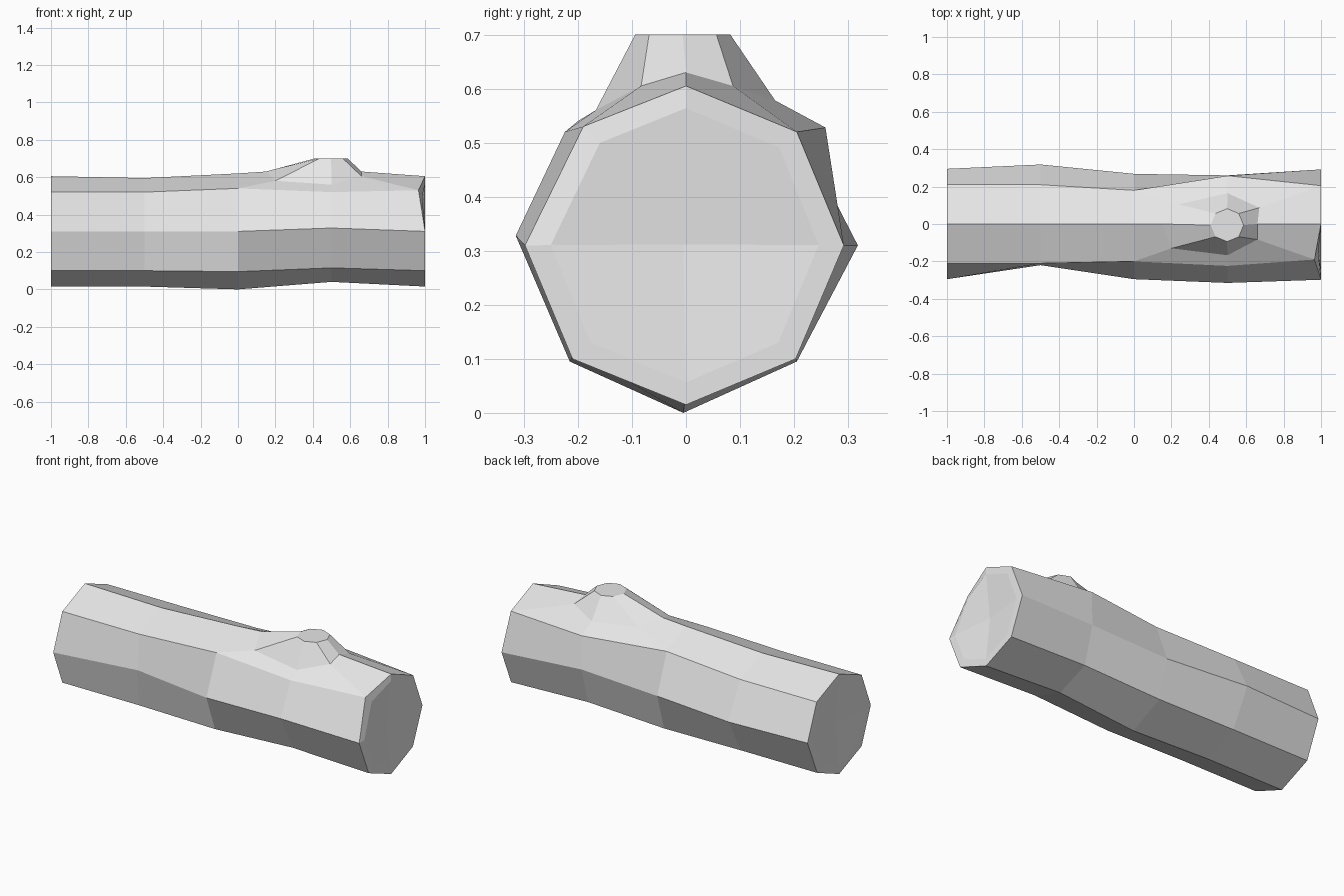
import bpy, bmesh, math

if "Cube" in bpy.data.objects:
    bpy.data.objects.remove(bpy.data.objects["Cube"])

wood = bpy.data.materials.new("plain grey")
wood.diffuse_color = (0.8, 0.8, 0.8, 1)
wood.use_nodes = True
wood.node_tree.nodes["Principled BSDF"].inputs["Base Color"].default_value = wood.diffuse_color

bm = bmesh.new()

# Octagonal rings along the log: x, then (y, z) from the top round by +y
rings = [
    (-1.0, [(0, .605), (.21, .52), (.295, .31), (.205, .1), (0, .015), (-.21, .1), (-.295, .31), (-.21, .52)]),
    (-0.5, [(0, .595), (.21, .52), (.318, .31), (.205, .1), (0, .015), (-.21, .1), (-.22, .31), (-.21, .52)]),
    (0.0, [(0, .62), (.18, .54), (.268, .31), (.205, .095), (-.005, 0), (-.215, .095), (-.295, .31), (-.2, .54)]),
    (0.5, [None, (.258, .528), (.26, .33), (.2, .115), (0, .04), (-.205, .115), (-.315, .328), (-.224, .52)]),
    (1.0, [(0, .605), (.205, .52), (.292, .31), (.203, .1), (0, .015), (-.21, .1), (-.298, .31), (-.19, .53)]),
]
R = [[bm.verts.new((x, *p)) if p else None for p in pts] for x, pts in rings]
R[4][7].co.x = 0.965  # chipped corner

# Bark sides, leaving an opening round the knot
for i in range(4):
    for j in range(8):
        k = (j + 1) % 8
        quad = [R[i][j], R[i][k], R[i + 1][k], R[i + 1][j]]
        if None not in quad:
            bm.faces.new(quad)

# Knot: flared base ring and a flat octagonal top
base = [bm.verts.new(c) for c in [
    (.66, 0, .63), (.67, .087, .605), (.5, .165, .578), (.24, .105, .592),
    (.15, 0, .63), (.2, -.13, .58), (.5, -.167, .56), (.66, -.083, .605)]]
tip = [bm.verts.new((.498 + .088 * math.cos(a * math.pi / 4),
                     -.006 + .088 * math.sin(a * math.pi / 4), .7)) for a in range(8)]
for j in range(8):
    k = (j + 1) % 8
    bm.faces.new((base[j], base[k], tip[k], tip[j]))
bm.faces.new(tip)

# Bark joining the knot to the log on both sides
for u, order in ((1, (4, 3, 2, 1, 0)), (7, (4, 5, 6, 7, 0))):
    b = [base[n] for n in order]
    a, m, e = R[2][u], R[3][u], R[4][u]
    for f in ((R[2][0], b[0], b[1], a), (a, b[1], b[2], m),
              (m, b[2], b[3], e), (e, b[3], b[4], R[4][0])):
        bm.faces.new(f)

# Cut ends: flat rim and a shallow dished middle made of four panels
for ring, side in ((R[0], -1), (R[4], 1)):
    inner = []
    for v in ring:
        x = v.co.x if side < 0 else max(v.co.x, .985)
        inner.append(bm.verts.new((x, v.co.y * .84, .312 + (v.co.z - .312) * .86)))
    mid = bm.verts.new((side * .97, -.005, .312))
    for j in range(8):
        k = (j + 1) % 8
        bm.faces.new((ring[j], ring[k], inner[k], inner[j]))
    for j in range(0, 8, 2):
        bm.faces.new((mid, inner[j], inner[j + 1], inner[(j + 2) % 8]))

bmesh.ops.recalc_face_normals(bm, faces=bm.faces)
mesh = bpy.data.meshes.new("log")
bm.to_mesh(mesh)
bm.free()
mesh.materials.append(wood)
log = bpy.data.objects.new("log", mesh)
bpy.context.collection.objects.link(log)
